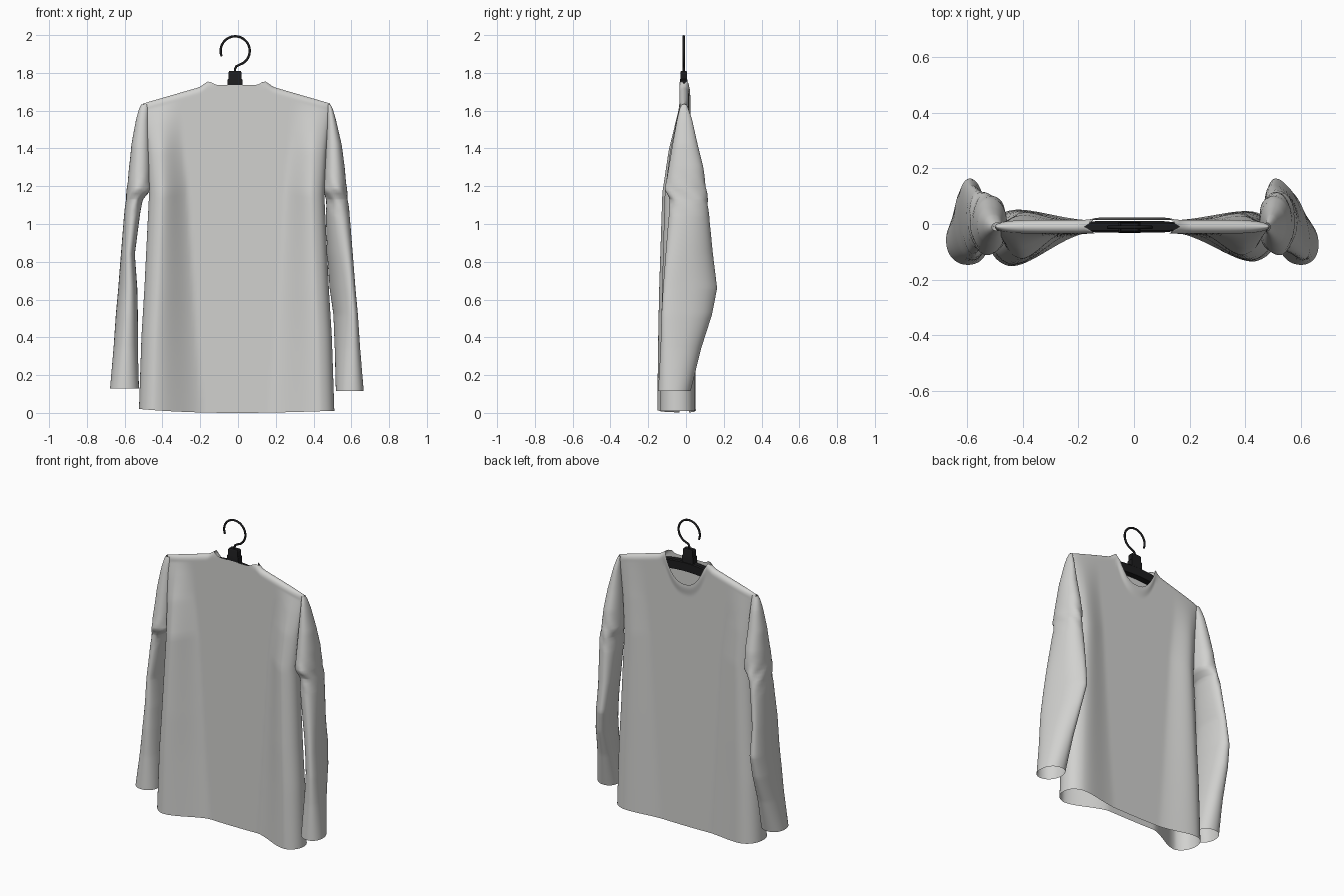
import bpy, bmesh, math

cube = bpy.data.objects.get("Cube")
if cube:
    bpy.data.objects.remove(cube)


def make_material(name, color):
    mat = bpy.data.materials.new(name)
    mat.use_nodes = True
    mat.diffuse_color = color
    bsdf = next(n for n in mat.node_tree.nodes if n.type == 'BSDF_PRINCIPLED')
    bsdf.inputs["Base Color"].default_value = color
    return mat


fabric = make_material("light grey fabric", (0.64, 0.64, 0.625, 1))
black = make_material("black plastic", (0.012, 0.012, 0.013, 1))


def ramp(low, high, value):
    return min(max((value - low) / (high - low), 0), 1)


def smoothstep(low, high, value):
    t = ramp(low, high, value)
    return t * t * (3 - 2 * t)


def interpolate(table, key):
    """Linear lookup in rows sorted by their first entry."""
    if key <= table[0][0]:
        return table[0][1:]
    for low, high in zip(table, table[1:]):
        if key <= high[0]:
            t = (key - low[0]) / (high[0] - low[0])
            return [a + (b - a) * t for a, b in zip(low[1:], high[1:])]
    return table[-1][1:]


def loft(name, rings, mat, cap_start=False, cap_end=False, angle=60):
    """Skin a list of closed rings of points."""
    bm = bmesh.new()
    loops = [[bm.verts.new(p) for p in ring] for ring in rings]
    for lower, upper in zip(loops, loops[1:]):
        for i in range(len(lower)):
            j = (i + 1) % len(lower)
            bm.faces.new((lower[i], lower[j], upper[j], upper[i]))
    if cap_start:
        bm.faces.new(loops[0][::-1])
    if cap_end:
        bm.faces.new(loops[-1])
    bmesh.ops.remove_doubles(bm, verts=bm.verts, dist=0.0002)
    bmesh.ops.recalc_face_normals(bm, faces=bm.faces)
    mesh = bpy.data.meshes.new(name)
    bm.to_mesh(mesh)
    bm.free()
    mesh.materials.append(mat)
    obj = bpy.data.objects.new(name, mesh)
    bpy.context.collection.objects.link(obj)
    bpy.ops.object.select_all(action='DESELECT')
    obj.select_set(True)
    bpy.context.view_layer.objects.active = obj
    bpy.ops.object.shade_smooth_by_angle(angle=math.radians(angle))
    return obj


# Shirt body: height, half width, fullness of the side folds
BODY = [(0, 0.517, 1), (0.4, 0.504, 0.96), (0.65, 0.489, 0.92), (1.17, 0.464, 0.78),
        (1.4, 0.474, 0.5), (1.55, 0.486, 0.2), (1.64, 0.495, 0)]
COLUMNS, ROWS, NECK = 80, 60, 0.15


def top_height(x, side):
    """Shoulder slope outside the neck; low neckline on the +y panel only."""
    r = abs(x)
    if r > NECK:
        return 1.738 - 0.29 * (r - NECK) + 0.017 * smoothstep(0.2, NECK, r)
    if side < 0:
        return 1.735 + 0.02 * smoothstep(0.1, NECK, r)
    return 1.585 + 0.17 * (r / NECK) ** 2.5


def body_point(u, side, s):
    width, fullness = interpolate(BODY, 1.68 * s)
    x = u * width
    hem = 0.016 * u * u * (1 - 0.3 * u)
    z = hem + (top_height(x, side) - hem) * s
    # Side folds spread towards the hem and are fuller on the right
    start = 0.34 + 0.26 * ramp(0, 0.85, s)
    fold = (ramp(start, 0.86, abs(u)) + smoothstep(start, 0.86, abs(u))) / 2 * fullness
    fold *= 1 if u < 0 else 0.86
    half = (0.025 + 0.088 * fold) * math.sqrt(max(0, 1 - abs(u) ** 10))
    # Round the shoulders shut, leaving the neck open
    roll = math.sqrt(max(0, 1 - max(0, (s - 0.98) / 0.02) ** 2))
    shut = smoothstep(0.13, 0.17, abs(x))
    half *= 1 - shut * (1 - roll)
    # Collar flaring a little at the low neckline
    if side > 0:
        half += 0.008 * smoothstep(0.95, 0.99, s) * smoothstep(0.17, 0.12, abs(x))
    return (x - 0.007, -0.01 - 0.042 * fold + side * half, z)


across = [math.sin(math.pi * (i / COLUMNS - 0.5)) for i in range(COLUMNS + 1)]
outline = [(u, -1) for u in across] + [(u, 1) for u in across[-2:0:-1]]
levels = [1 - (1 - r / ROWS) ** 2 for r in range(ROWS + 1)]
loft("shirt_body", [[body_point(u, side, s) for u, side in outline] for s in levels], fabric)

# Sleeves: height, inner edge left, inner edge right, outer edge, front, back
SLEEVE = [(0.112, 0.518, 0.524, 0.666, -0.148, 0.024),
          (0.34, 0.512, 0.53, 0.647, -0.135, 0.08),
          (0.52, 0.505, 0.53, 0.635, -0.13, 0.138),
          (0.66, 0.485, 0.533, 0.622, -0.122, 0.165),
          (0.84, 0.472, 0.546, 0.608, -0.108, 0.143),
          (1.04, 0.465, 0.52, 0.592, -0.092, 0.123),
          (1.13, 0.468, 0.505, 0.582, -0.086, 0.114),
          (1.18, 0.45, 0.458, 0.576, -0.112, 0.108),
          (1.3, 0.457, 0.458, 0.565, -0.092, 0.092),
          (1.42, 0.464, 0.464, 0.549, -0.072, 0.062),
          (1.55, 0.472, 0.472, 0.519, -0.048, 0.033),
          (1.61, 0.474, 0.474, 0.502, -0.034, 0.013),
          (1.637, 0.474, 0.474, 0.488, -0.022, 0.002)]


def rounded(value):
    """Slightly squared sine, for fuller sleeve sections."""
    return math.copysign(abs(value) ** 0.93, value)


def sleeve_ring(z, side):
    inner_left, inner_right, outer, front, back = interpolate(SLEEVE, z)
    inner = inner_left if side > 0 else inner_right
    if side < 0:
        outer += 0.012 + 0.01 * smoothstep(1.3, 1.6, z)
    bend = smoothstep(1.3, 0.66, z) * smoothstep(-0.1, 0.66, z)
    twist = bend * (0.65 if side > 0 else -0.15)
    pucker = 0.05 * math.exp(-((z - 1.15) / 0.08) ** 2)
    ring = []
    for i in range(40):
        a = math.tau * i / 40
        r = 1 + pucker * math.sin(5 * a + 60 * z)
        x = (inner + outer) / 2 + (outer - inner) / 2 * r * rounded(math.cos(a + twist))
        y = (front + back) / 2 + (back - front) / 2 * r * rounded(math.sin(a))
        ring.append((side * x, y, z + (0.012 if side < 0 else 0) * smoothstep(0.5, 0.1, z)))
    return ring


heights = sorted({row[0] for row in SLEEVE} | {0.112 + 0.03 * i for i in range(50)})
for name, side in (("left_sleeve", 1), ("right_sleeve", -1)):
    sleeve = loft(name, [sleeve_ring(z, side) for z in heights], fabric)
    relax = sleeve.modifiers.new("soften", 'SMOOTH')
    relax.iterations = 2

# Hanger bar, following the shoulders inside the shirt
bar = []
for i in range(33):
    x = -0.4 + 0.8 * i / 32
    top = 1.724 - 0.55 * x * x
    half = 0.02 - 0.008 * smoothstep(0.12, 0.2, abs(x))
    bar.append([(x - 0.015, -0.01 + dy * half, top + dz) for dy, dz in
                ((-1, -0.06), (1, -0.06), (1, -0.006), (0.7, 0), (-0.7, 0), (-1, -0.006))])
loft("hanger_bar", bar, black, True, True, 30)

# Hanger neck: a stepped block under the hook
block = []
for half_x, half_y, z in ((0.04, 0.02, 1.69), (0.04, 0.02, 1.762), (0.035, 0.018, 1.768),
                          (0.035, 0.018, 1.802), (0.03, 0.014, 1.81)):
    block.append([(-0.016 + sx * half_x, -0.012 + sy * half_y, z)
                  for sx, sy in ((-1, -1), (1, -1), (1, 1), (-1, 1))])
loft("hanger_neck", block, black, True, True, 30)

# Hanger hook: bent wire
path = []
for i in range(37):
    a = math.radians(202 - 262 * i / 36)
    path.append((-0.015 + 0.077 * math.cos(a), 1.9165 + 0.077 * math.sin(a)))
path += [(0.005, 1.842), (-0.01, 1.834), (-0.016, 1.82), (-0.016, 1.79)]
curve = bpy.data.curves.new("hanger_hook", 'CURVE')
curve.dimensions = '3D'
curve.bevel_depth = 0.0065
curve.bevel_resolution = 3
curve.use_fill_caps = True
spline = curve.splines.new('POLY')
spline.points.add(len(path) - 1)
for point, (x, z) in zip(spline.points, path):
    point.co = (x, -0.012, z, 1)
spline.use_smooth = True
curve.materials.append(black)
bpy.context.collection.objects.link(bpy.data.objects.new("hanger_hook", curve))
